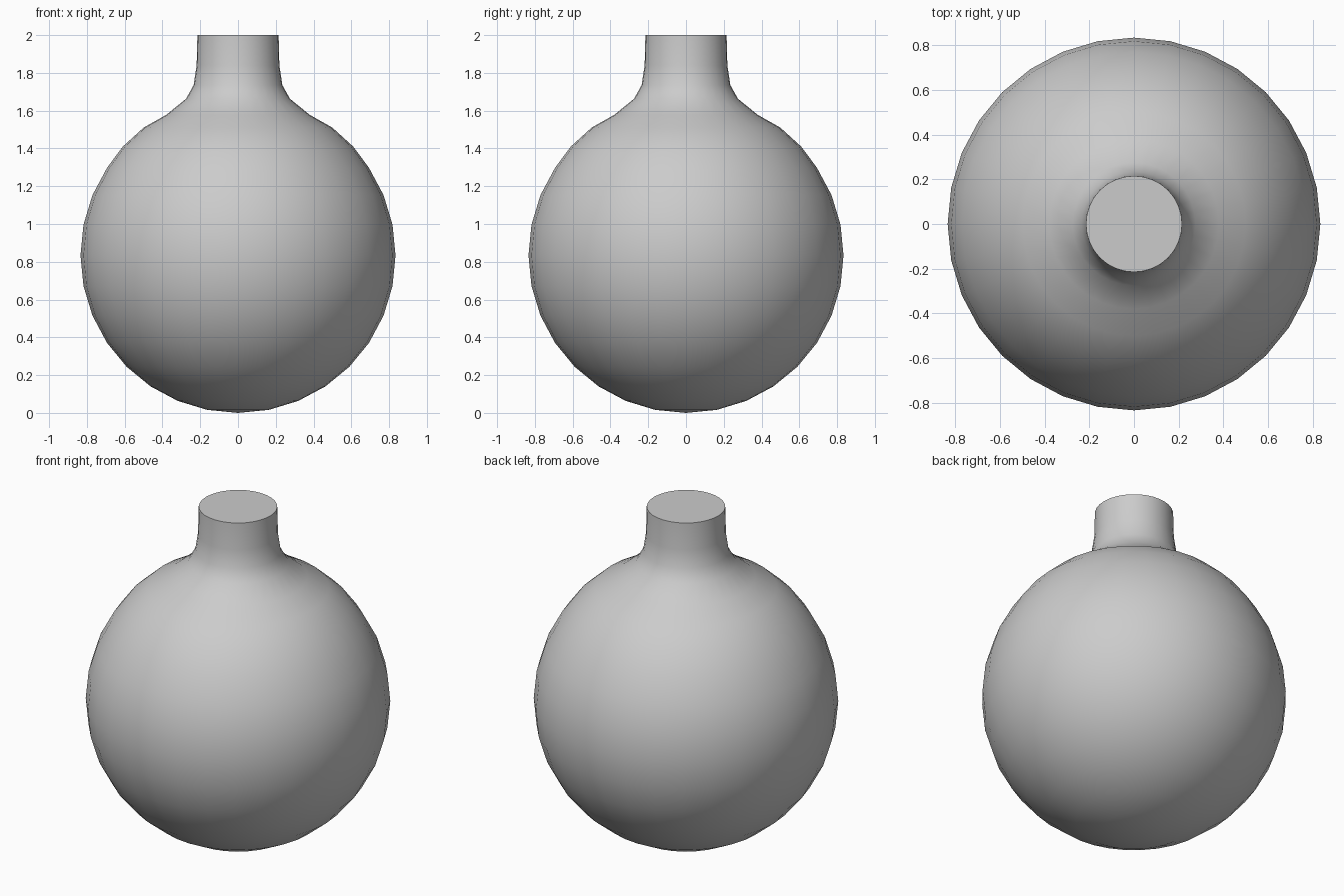
import bpy, bmesh
from math import sin, cos, pi, radians

if "Cube" in bpy.data.objects:
    bpy.data.objects.remove(bpy.data.objects["Cube"])

SEG = 32
R = 0.834

# Profile (radius, height): round body, then flared shoulder and straight neck
profile = [(R * sin(i * 2 * pi / SEG), R - R * cos(i * 2 * pi / SEG)) for i in range(1, 12)]
profile += [(0.61, 1.41), (0.50, 1.51), (0.38, 1.578), (0.275, 1.663),
            (0.235, 1.735), (0.219, 1.84), (0.215, 2.0)]

bm = bmesh.new()
rings = [[bm.verts.new((r * cos(2 * pi * k / SEG), r * sin(2 * pi * k / SEG), z))
          for k in range(SEG)] for r, z in profile]
pole = bm.verts.new((0, 0, 0))

# Body and neck walls
for a, b in zip(rings, rings[1:]):
    for k in range(SEG):
        n = (k + 1) % SEG
        bm.faces.new((a[k], a[n], b[n], b[k]))
# Rounded bottom and flat top
for k in range(SEG):
    bm.faces.new((pole, rings[0][(k + 1) % SEG], rings[0][k]))
bm.faces.new(rings[-1])
bmesh.ops.recalc_face_normals(bm, faces=bm.faces[:])

mesh = bpy.data.meshes.new("round_flask")
bm.to_mesh(mesh)
bm.free()
flask = bpy.data.objects.new("round_flask", mesh)
bpy.context.collection.objects.link(flask)

# Smooth walls with a crisp top rim
bpy.context.view_layer.objects.active = flask
flask.select_set(True)
bpy.ops.object.shade_smooth_by_angle(angle=radians(50))
